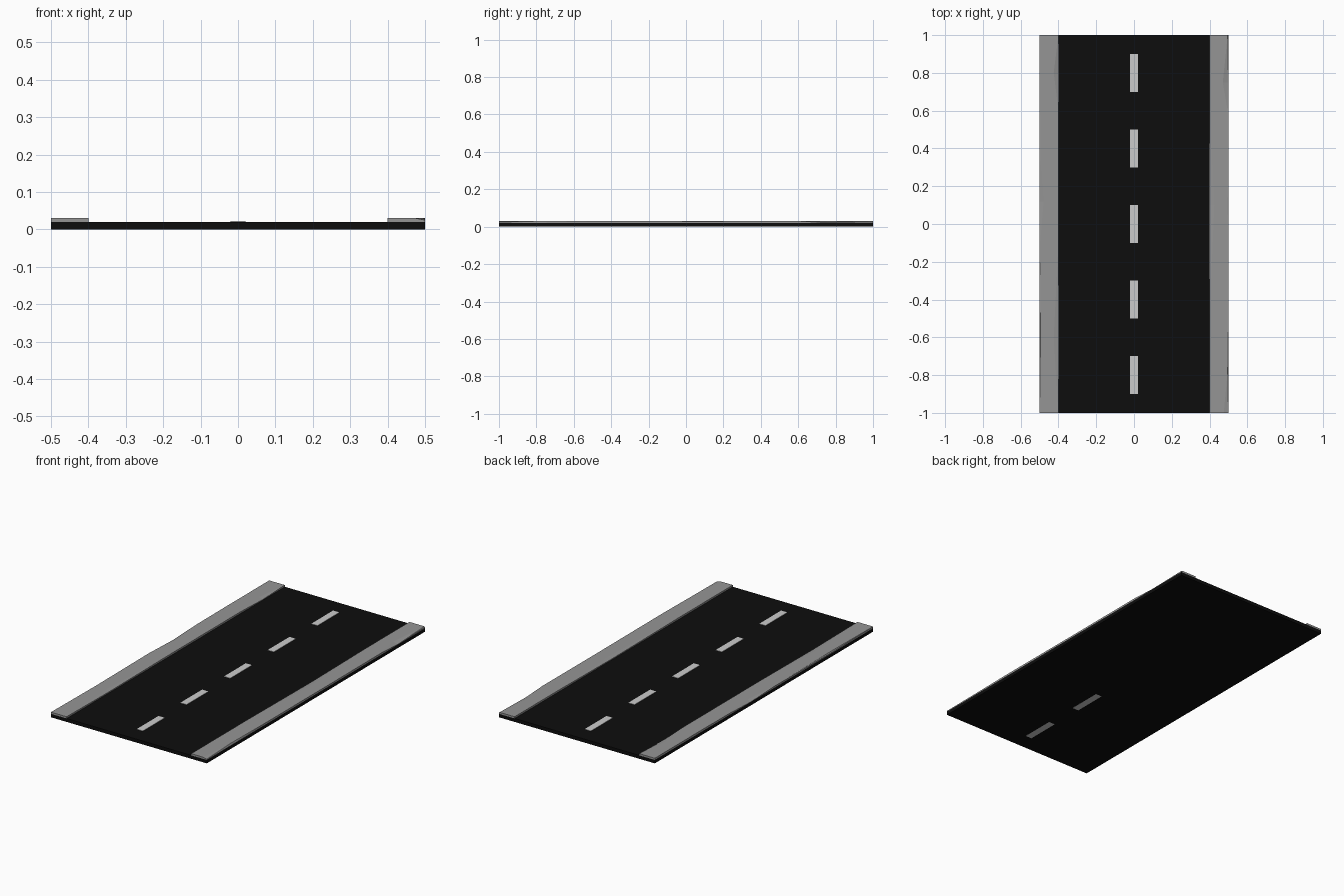
import bpy, bmesh

if "Cube" in bpy.data.objects:
    bpy.data.objects.remove(bpy.data.objects["Cube"])


def material(name, v):
    m = bpy.data.materials.new(name)
    m.diffuse_color = (v, v, v, 1)
    m.use_nodes = True
    m.node_tree.nodes["Principled BSDF"].inputs["Base Color"].default_value = m.diffuse_color
    return m


def add_object(name, bm, mat):
    bmesh.ops.recalc_face_normals(bm, faces=bm.faces)
    me = bpy.data.meshes.new(name)
    bm.to_mesh(me)
    bm.free()
    me.materials.append(mat)
    ob = bpy.data.objects.new(name, me)
    bpy.context.collection.objects.link(ob)
    return ob


def box(name, x0, x1, y0, y1, z0, z1, mat):
    bm = bmesh.new()
    bmesh.ops.create_cube(bm, size=1)
    for v in bm.verts:
        v.co.x = x1 if v.co.x > 0 else x0
        v.co.y = y1 if v.co.y > 0 else y0
        v.co.z = z1 if v.co.z > 0 else z0
    return add_object(name, bm, mat)


def pavement(name, side, stations):
    """Loft a worn kerb; each station is (y, chip width, outer z, inner z)."""
    bm = bmesh.new()
    rings = []
    for y, chip, zo, zi in stations:
        profile = [(0.5, 0.02), (0.5, zo), (0.5 - chip, 0.03),
                   (0.425, 0.03), (0.4, zi), (0.4, 0.02)]
        rings.append([bm.verts.new((side * x, y, z)) for x, z in profile])
    for a, b in zip(rings, rings[1:]):
        for i in range(6):
            j = (i + 1) % 6
            bm.faces.new((a[i], a[j], b[j], b[i]))
    bm.faces.new(rings[0])
    bm.faces.new(rings[-1])
    bmesh.ops.triangulate(bm, faces=bm.faces)
    add_object(name, bm, mat_kerb)


mat_road = material("asphalt", 0.004)
mat_kerb = material("concrete", 0.3)
mat_paint = material("paint", 0.7)

# Road slab
box("road_slab", -0.5, 0.5, -1, 1, 0.0002, 0.02, mat_road)

# Raised pavements with chipped edges
pavement("left_pavement", -1, [
    (-1, 0.005, 0.03, 0.03), (-0.6, 0.005, 0.024, 0.026),
    (-0.1, 0.003, 0.029, 0.03), (0.12, 0.022, 0.021, 0.03),
    (0.33, 0.005, 0.029, 0.03), (0.6, 0.004, 0.03, 0.03),
    (0.8, 0.004, 0.03, 0.023), (1, 0.004, 0.03, 0.03)])
pavement("right_pavement", 1, [
    (-1, 0.025, 0.025, 0.03), (-0.78, 0.004, 0.023, 0.03),
    (-0.5, 0.004, 0.03, 0.03), (0.1, 0.004, 0.029, 0.025),
    (0.6, 0.004, 0.03, 0.03), (0.75, 0.03, 0.022, 0.03),
    (1, 0.004, 0.025, 0.03)])

# Centre line dashes, set through the slab
for i in range(5):
    y = -0.8 + 0.4 * i
    box(f"lane_dash_{i + 1}", -0.02, 0.02, y - 0.1, y + 0.1,
        0 if i < 2 else 0.002, 0.022, mat_paint)
